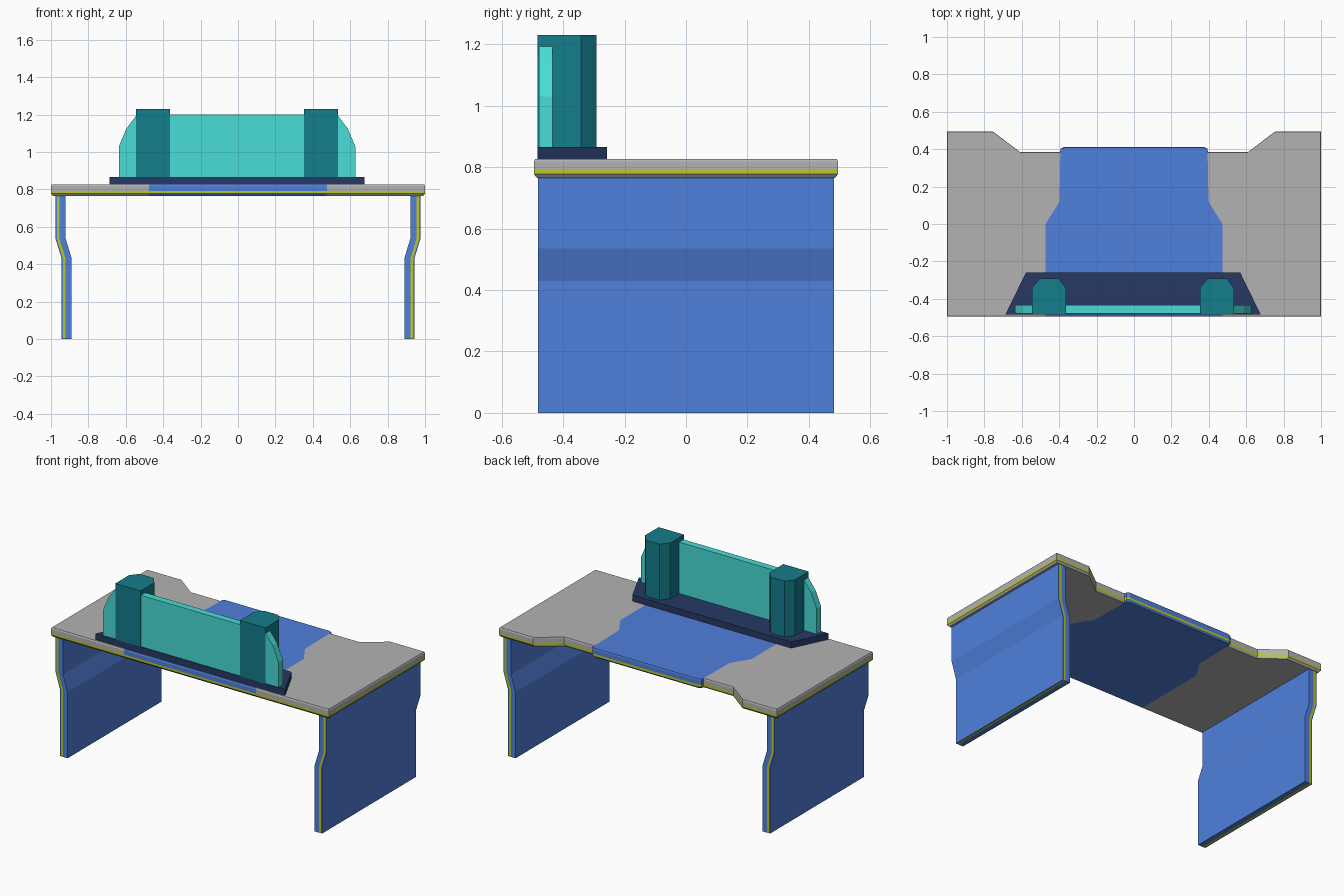
import bpy, bmesh

if "Cube" in bpy.data.objects:
    bpy.data.objects.remove(bpy.data.objects["Cube"])


def material(name, rgb):
    m = bpy.data.materials.new(name)
    m.diffuse_color = (*rgb, 1)
    m.use_nodes = True
    m.node_tree.nodes["Principled BSDF"].inputs["Base Color"].default_value = m.diffuse_color
    return m


GREY = material("grey", (0.45, 0.45, 0.45))
BLUE = material("blue", (0.08, 0.215, 0.71))
LIME = material("lime", (0.50, 0.58, 0.015))
NAVY = material("navy", (0.02, 0.04, 0.125))
TEAL = material("teal", (0.007, 0.205, 0.26))
AQUA = material("aqua", (0.065, 0.72, 0.67))


def build(name, faces, mats):
    """Welds a list of (corner points, material index) into one object."""
    bm = bmesh.new()
    for pts, mi in faces:
        bm.faces.new([bm.verts.new(p) for p in pts]).material_index = mi
    bmesh.ops.remove_doubles(bm, verts=bm.verts, dist=1e-5)
    bmesh.ops.recalc_face_normals(bm, faces=bm.faces)
    me = bpy.data.meshes.new(name)
    bm.to_mesh(me)
    bm.free()
    for m in mats:
        me.materials.append(m)
    ob = bpy.data.objects.new(name, me)
    bpy.context.collection.objects.link(ob)
    return ob


def prism(name, a, b, mat):
    """Closed solid between two matching outlines."""
    n = len(a)
    faces = [(a, 0), (b, 0)]
    faces += [((a[i], a[(i + 1) % n], b[(i + 1) % n], b[i]), 0) for i in range(n)]
    return build(name, faces, [mat])


# Desktop: grey wings and blue centre, chamfered rim with a lime stripe
seam = [(0.475, -0.495), (0.475, 0.0), (0.40, 0.12), (0.395, 0.385)]
wing_rim = [seam[3], (0.61, 0.385), (0.755, 0.495), (1, 0.495), (1, -0.495), seam[0]]
back_rim = [seam[3], (0.393, 0.402), (0.375, 0.412)]


def flip(pts):
    return [(-x, y) for x, y in pts]


centre_back = back_rim + flip(back_rim)[::-1]
centre_front = [seam[0], flip(seam)[0]]
rings = [(0.765, 0.01), (0.777, 0), (0.791, 0), (0.818, 0), (0.826, 0.004)]


def at(p, ring):
    z, inset = ring
    return (p[0] * (1 - inset), p[1] * (1 - 2 * inset), z)


faces = []
for rim, colour in [(wing_rim, 0), (flip(wing_rim), 0), (centre_back, 1), (centre_front, 1)]:
    for p, q in zip(rim, rim[1:]):
        for k in range(4):
            lo, hi = rings[k], rings[k + 1]
            faces.append(((at(p, lo), at(q, lo), at(q, hi), at(p, hi)),
                          2 if k == 1 else colour))
wing = wing_rim + seam[1:3]
centre = seam[:3] + centre_back + flip(seam[:3])[::-1]
for ring in (rings[0], rings[-1]):
    for outline, colour in [(wing, 0), (flip(wing), 0), (centre, 1)]:
        faces.append(([at(p, ring) for p in outline], colour))
build("desktop", faces, [GREY, BLUE, LIME])

# Side legs: kinked panels with a lime stripe running through the thickness
profile = [(0.975, 0.768), (0.975, 0.535), (0.943, 0.43), (0.943, 0)]
layers = [0, 0.007, 0.021, 0.054]
Y = 0.482
for side, s in [("left", -1), ("right", 1)]:
    def pt(i, k, y):
        return (s * (profile[i][0] - layers[k]), y, profile[i][1])
    faces = []
    for i in range(3):
        for k in (0, 3):
            faces.append(((pt(i, k, -Y), pt(i + 1, k, -Y), pt(i + 1, k, Y), pt(i, k, Y)), 0))
        for k in range(3):
            for y in (-Y, Y):
                faces.append(((pt(i, k, y), pt(i + 1, k, y),
                               pt(i + 1, k + 1, y), pt(i, k + 1, y)), k % 2))
    for i in (0, 3):
        for k in range(3):
            faces.append(((pt(i, k, -Y), pt(i, k + 1, -Y),
                           pt(i, k + 1, Y), pt(i, k, Y)), k % 2))
    build(side + "_leg", faces, [BLUE, LIME])

# Raised unit on the front edge, very slightly left of centre
DX = -0.005


def upright(name, outline, z0, z1, mat):
    prism(name, [(x + DX, y, z0) for x, y in outline],
          [(x + DX, y, z1) for x, y in outline], mat)


upright("screen_base", [(-0.682, -0.483), (0.682, -0.483), (0.572, -0.258), (-0.572, -0.258)],
        0.826, 0.866, NAVY)

# Front screen with stepped shoulders
half = [(0.632, 0.866), (0.632, 1.03), (0.592, 1.125), (0.535, 1.2)]
shape = half + flip(half)[::-1]
prism("front_screen", [(x + DX, -0.479, z) for x, z in shape],
      [(x + DX, -0.434, z) for x, z in shape], AQUA)

# Pillars with a faceted back
for side, s in [("left", -1), ("right", 1)]:
    c = s * 0.449
    upright(side + "_pillar",
            [(c + x, y) for x, y in [(-0.091, -0.483), (0.091, -0.483), (0.091, -0.342),
                                     (0.05, -0.291), (-0.05, -0.291), (-0.091, -0.342)]],
            0.866, 1.23, TEAL)
